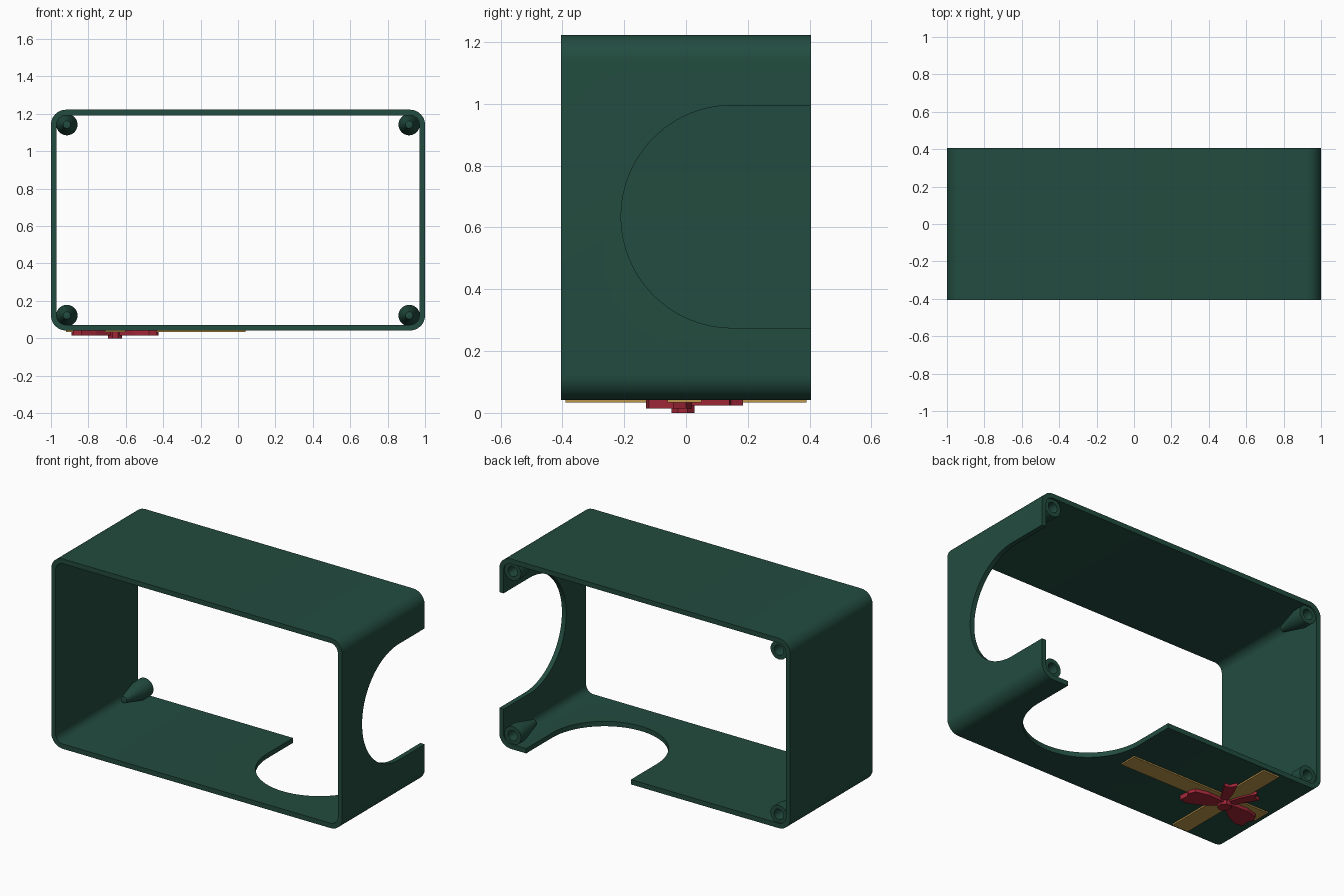
import bpy, bmesh, math
from mathutils import Vector, Matrix

if "Cube" in bpy.data.objects:
    bpy.data.objects.remove(bpy.data.objects["Cube"])


def material(name, rgb):
    m = bpy.data.materials.new(name)
    m.diffuse_color = (*rgb, 1)
    m.use_nodes = True
    m.node_tree.nodes["Principled BSDF"].inputs["Base Color"].default_value = m.diffuse_color
    return m


GREEN = material("green", (0.016, 0.072, 0.05))
RED = material("red", (0.36, 0.02, 0.04))
GOLD = material("gold", (0.52, 0.31, 0.07))


def finish(name, bm, mat, smooth=False):
    bmesh.ops.recalc_face_normals(bm, faces=bm.faces)
    me = bpy.data.meshes.new(name)
    bm.to_mesh(me)
    bm.free()
    ob = bpy.data.objects.new(name, me)
    bpy.context.collection.objects.link(ob)
    if mat:
        me.materials.append(mat)
    if smooth:
        smooth_object(ob)
    return ob


def smooth_object(ob):
    bpy.ops.object.select_all(action='DESELECT')
    ob.select_set(True)
    bpy.context.view_layer.objects.active = ob
    bpy.ops.object.shade_smooth_by_angle(angle=math.radians(30))


def prism(name, points, z0, z1, mat):
    """Extrude an outline in the xy plane from z0 to z1."""
    bm = bmesh.new()
    face = bm.faces.new([bm.verts.new((x, y, z0)) for x, y in points])
    res = bmesh.ops.extrude_face_region(bm, geom=[face])
    verts = [v for v in res["geom"] if isinstance(v, bmesh.types.BMVert)]
    bmesh.ops.translate(bm, verts=verts, vec=(0, 0, z1 - z0))
    return finish(name, bm, mat)


def rounded_rect(hx, hz, r, zc, n=10):
    pts = []
    for k, (sx, sz) in enumerate([(1, 1), (-1, 1), (-1, -1), (1, -1)]):
        for i in range(n + 1):
            a = math.pi / 2 * (k + i / n)
            pts.append((sx * (hx - r) + r * math.cos(a),
                        zc + sz * (hz - r) + r * math.sin(a)))
    return pts


# Open rounded frame: outer and inner loops joined front and back
D, T, ZC, HZ = 0.405, 0.03, 0.632, 0.59
bm = bmesh.new()
loops = []
for pts, y in [(rounded_rect(1, HZ, 0.08, ZC), -D), (rounded_rect(1, HZ, 0.08, ZC), D),
               (rounded_rect(1 - T, HZ - T, 0.05, ZC), D), (rounded_rect(1 - T, HZ - T, 0.05, ZC), -D)]:
    loops.append([bm.verts.new((x, y, z)) for x, z in pts])
for k in range(4):
    a, b = loops[k], loops[(k + 1) % 4]
    for i in range(len(a)):
        j = (i + 1) % len(a)
        bm.faces.new((a[i], a[j], b[j], b[i]))
frame = finish("box_frame", bm, GREEN)

# U-shaped slots, open at the back, through the right wall and the floor
SR, SY = 0.36, 0.15
slot = [(SR, 0.6), (-SR, 0.6)]
slot += [(SR * math.cos(a), SY + SR * math.sin(a))
         for a in [math.pi + math.pi * i / 48 for i in range(49)]]
floor_cut = prism("floor_slot_cutter", [(x + 0.455, y) for x, y in slot], -0.05, 0.1, None)
wall_cut = prism("wall_slot_cutter", slot, -0.1, 0.1, None)
wall_cut.data.transform(Matrix.Translation((1, 0, 0.635)) @ Matrix.Rotation(math.pi / 2, 4, 'Y'))
bpy.context.view_layer.objects.active = frame
for cutter in (floor_cut, wall_cut):
    cutter.hide_render = True
    mod = frame.modifiers.new("slot", 'BOOLEAN')
    mod.operation = 'DIFFERENCE'
    mod.solver = 'EXACT'
    mod.object = cutter
    bpy.ops.object.modifier_apply(modifier=mod.name)
    bpy.data.objects.remove(cutter)
smooth_object(frame)

# Screw bosses: hollow at the back, tapering towards the front
BOSS = [(0, 0.25), (0.032, 0.25), (0.032, 0.395), (0.057, 0.395),
        (0.057, 0.33), (0.02, 0.185), (0, 0.18)]
for side, sx in (("left", -1), ("right", 1)):
    for level, z in (("lower", 0.122), ("upper", 1.142)):
        bm = bmesh.new()
        vs = [bm.verts.new((r, y, 0)) for r, y in BOSS]
        es = [bm.edges.new(p) for p in zip(vs, vs[1:])]
        bmesh.ops.spin(bm, geom=vs + es, cent=(0, 0, 0), axis=(0, 1, 0),
                       angle=2 * math.pi, steps=32)
        bmesh.ops.remove_doubles(bm, verts=bm.verts, dist=1e-5)
        bmesh.ops.translate(bm, verts=bm.verts, vec=(sx * 0.915, 0, z))
        finish(f"{level}_{side}_screw_boss", bm, GREEN, True)


# Gift ribbons crossing on the underside
def rect(x0, x1, y0, y1):
    return [(x0, y0), (x1, y0), (x1, y1), (x0, y1)]


BX, BY = -0.657, -0.01
prism("long_ribbon", rect(-0.92, 0.04, -0.06, 0.05), 0.034, 0.046, GOLD)
prism("cross_ribbon", rect(BX - 0.055, BX + 0.055, -0.39, 0.39), 0.033, 0.046, GOLD)

# Bow: two loops, two notched tails and a knot
LOOP = [(0.02, -0.025), (0.10, -0.085), (0.18, -0.12), (0.225, -0.11), (0.218, -0.06),
        (0.233, -0.03), (0.215, 0.01), (0.14, 0.03), (0.02, 0.025)]
TAIL = [(-0.005, 0.0), (0.035, 0.0), (0.125, 0.15), (0.09, 0.155), (0.07, 0.195), (0.03, 0.11)]
for side, s in (("left", -1), ("right", 1)):
    prism(f"bow_{side}_loop", [(BX + s * x, BY + y) for x, y in LOOP], 0.014, 0.044, RED)
    prism(f"bow_{side}_tail", [(BX + s * x, BY + y) for x, y in TAIL], 0.024, 0.044, RED)
prism("bow_knot", [(BX + 0.04 * math.cos(math.pi * (i + 0.5) / 4), BY + 0.04 * math.sin(math.pi * (i + 0.5) / 4))
                   for i in range(8)], 0.0, 0.044, RED)
